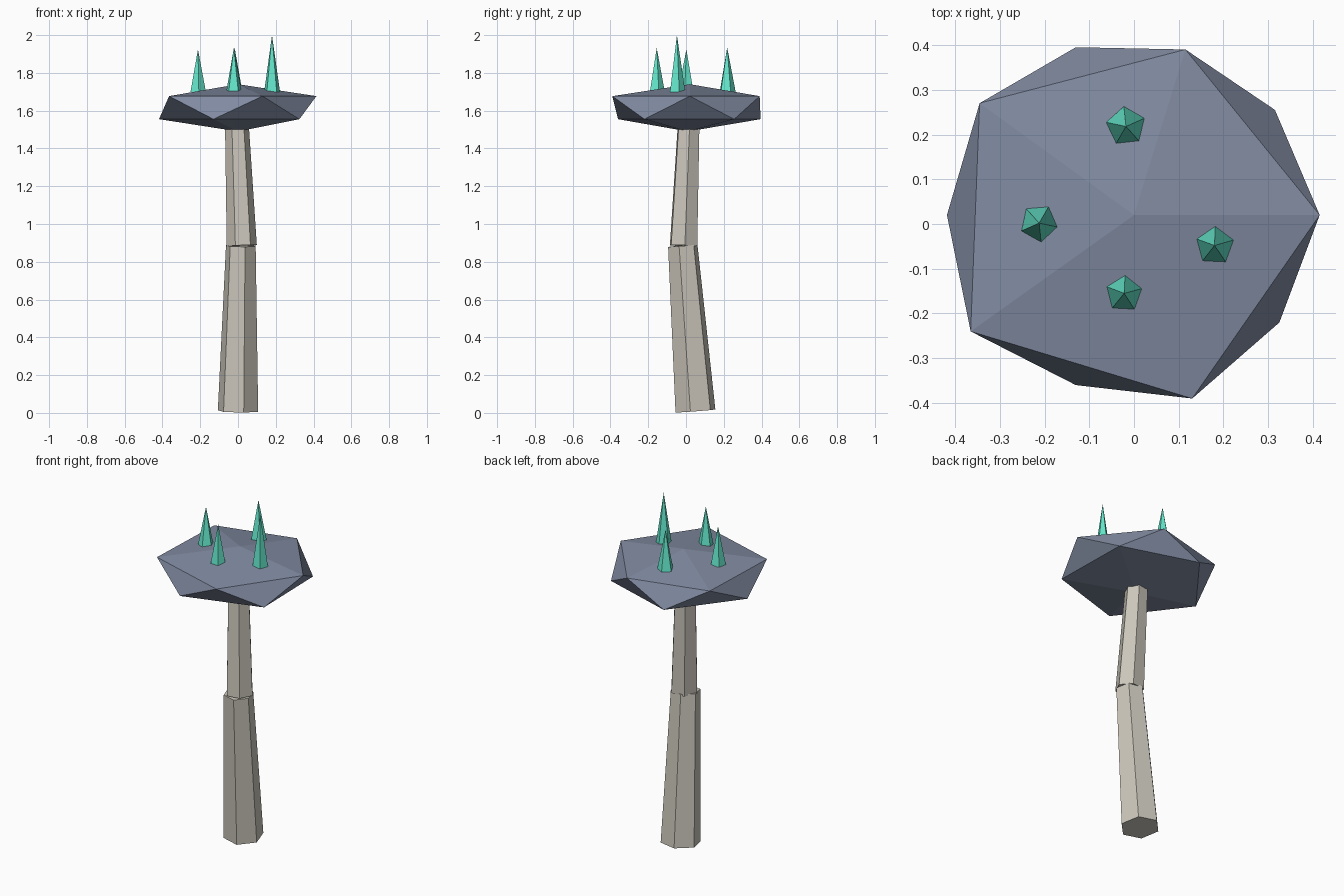
import bpy, bmesh, math
from mathutils import Vector

if "Cube" in bpy.data.objects:
    bpy.data.objects.remove(bpy.data.objects["Cube"])


def material(name, rgb):
    m = bpy.data.materials.new(name)
    m.diffuse_color = (*rgb, 1)
    m.use_nodes = True
    m.node_tree.nodes["Principled BSDF"].inputs["Base Color"].default_value = m.diffuse_color
    return m


STONE = material("slate", (0.22, 0.26, 0.36))
BARK = material("pale_bark", (0.60, 0.57, 0.50))
GREEN = material("mint", (0.13, 0.80, 0.60))


def finish(name, bm, mat):
    bmesh.ops.recalc_face_normals(bm, faces=bm.faces)
    me = bpy.data.meshes.new(name)
    bm.to_mesh(me)
    bm.free()
    me.materials.append(mat)
    bpy.context.collection.objects.link(bpy.data.objects.new(name, me))


def ring(bm, centre, axis, r, sides, turn):
    """Polygon of verts around centre, square to the axis."""
    tilt = Vector((0, 0, 1)).rotation_difference(axis)
    angles = [math.radians(turn + 360 * i / sides) for i in range(sides)]
    return [bm.verts.new(centre + tilt @ Vector((r * math.cos(a), r * math.sin(a), 0)))
            for a in angles]


def segment(name, a, b, r0, r1, sides, turn, mat):
    """Tapered prism from a to b, or a pointed spike when r1 is zero."""
    a, b = Vector(a), Vector(b)
    bm = bmesh.new()
    low = ring(bm, a, b - a, r0, sides, turn)
    bm.faces.new(low)
    if r1:
        high = ring(bm, b, b - a, r1, sides, turn)
        bm.faces.new(high)
    else:
        tip = bm.verts.new(b)
    for i in range(sides):
        j = (i + 1) % sides
        bm.faces.new((low[i], low[j], high[j], high[i]) if r1 else (low[i], low[j], tip))
    finish(name, bm, mat)


# Bent two-piece stem
segment("lower_stem", (0.0, 0.05, 0.01), (0.015, -0.017, 0.885), 0.11, 0.081, 6, -14, BARK)
segment("upper_stem", (0.02, -0.013, 0.885), (-0.006, 0.014, 1.53), 0.08, 0.063, 6, 5, BARK)

# Cap: flattened, slightly uneven icosahedron
upper = [(0.415, 0.02), (0.115, 0.39), (-0.345, 0.27), (-0.365, -0.24), (0.13, -0.39)]
lower = [(0.315, 0.255), (-0.13, 0.395), (-0.418, 0.02), (-0.13, -0.36), (0.325, -0.22)]
bm = bmesh.new()
top = bm.verts.new((0, 0.02, 1.74))
bottom = bm.verts.new((0, 0.01, 1.49))
up = [bm.verts.new((x, y, 1.677)) for x, y in upper]
lo = [bm.verts.new((x, y, 1.555)) for x, y in lower]
for i in range(5):
    j = (i + 1) % 5
    for f in ((top, up[i], up[j]), (up[i], lo[i], up[j]),
              (up[j], lo[i], lo[j]), (bottom, lo[j], lo[i])):
        bm.faces.new(f)
finish("cap", bm, STONE)

# Spikes on the cap: x, y, base z, tip z, radius, turn
spikes = [(-0.018, 0.218, 1.70, 1.935, 0.045, 24),
          (-0.212, 0.002, 1.70, 1.925, 0.043, -12),
          (0.180, -0.048, 1.70, 2.0, 0.044, 16),
          (-0.022, -0.155, 1.705, 1.932, 0.042, 15)]
for n, (x, y, z0, z1, r, turn) in enumerate(spikes, 1):
    segment(f"spike_{n}", (x, y, z0), (x, y, z1), r, 0, 5, turn, GREEN)
